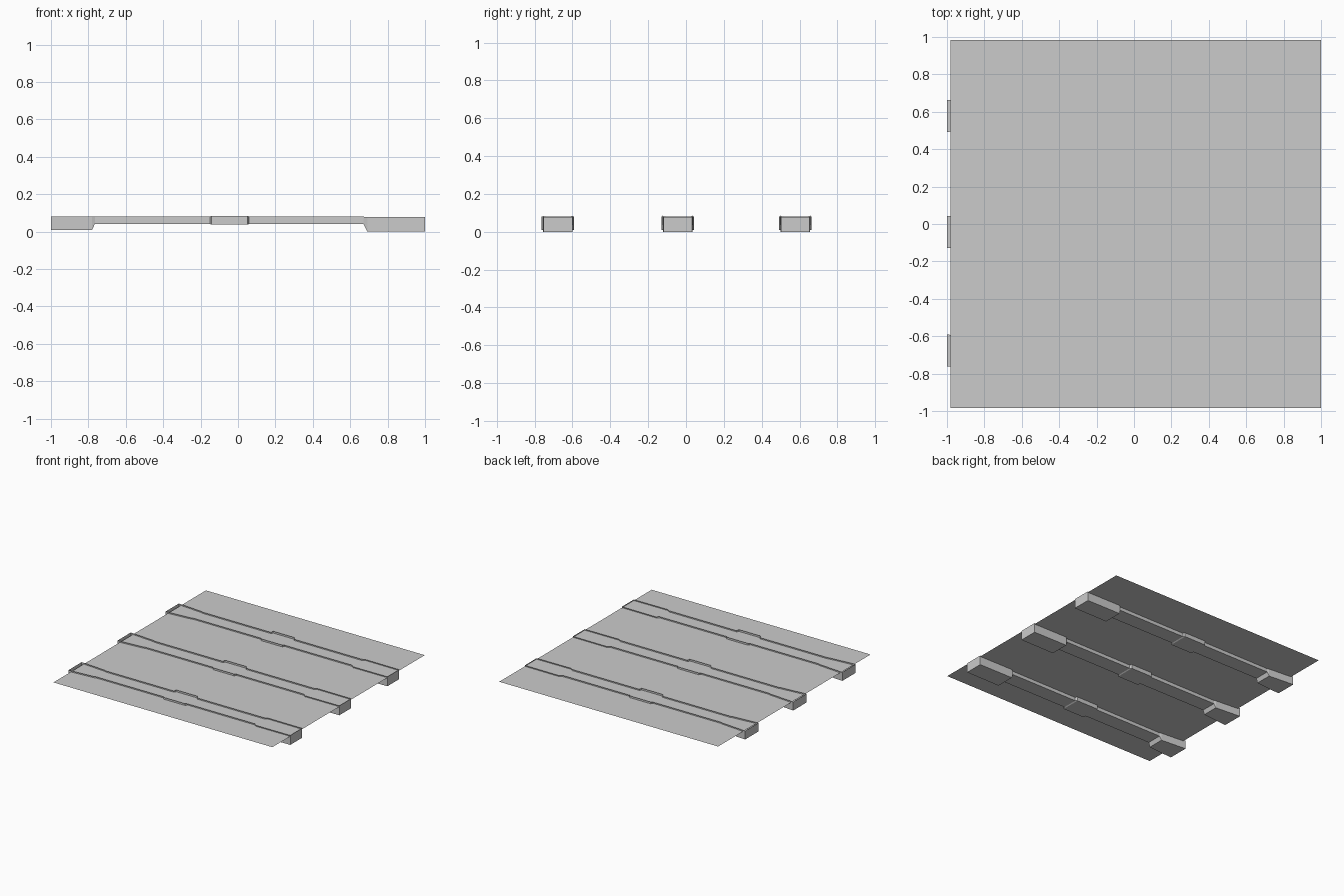
import bpy
import bmesh

if "Cube" in bpy.data.objects:
    bpy.data.objects.remove(bpy.data.objects["Cube"])


def make_object(name, bm):
    mesh = bpy.data.meshes.new(name)
    bm.to_mesh(mesh)
    bm.free()
    obj = bpy.data.objects.new(name, mesh)
    bpy.context.collection.objects.link(obj)
    return obj


# Thin flat deck sheet
bm = bmesh.new()
bm.faces.new([bm.verts.new((x, y, 0.07)) for x, y in
              ((-0.98, -0.985), (1, -0.985), (1, 0.985), (-0.98, 0.985))])
make_object("deck_sheet", bm)

# Stations along a runner: x, bottom z, rim z, half width
STATIONS = [
    (-1.0, 0.01, 0.08, 0.086),      # flared left foot
    (-0.78, 0.01, 0.08, 0.068),
    (-0.765, 0.042, 0.08, 0.063),   # slim bar
    (-0.15, 0.042, 0.08, 0.063),
    (-0.142, 0.037, 0.085, 0.08),   # centre collar
    (0.052, 0.037, 0.085, 0.08),
    (0.06, 0.042, 0.08, 0.063),     # slim bar
    (0.67, 0.042, 0.08, 0.063),
    (0.692, 0.0, 0.078, 0.078),     # right foot
    (1.0, 0.0, 0.078, 0.076),
]


# Open-topped channel whose rims stand just above the sheet
def runner(name, y):
    bm = bmesh.new()
    rings = []
    for x, low, high, w in STATIONS:
        profile = ((-w, high), (-w, low), (w, low), (w, high))
        rings.append([bm.verts.new((x, y + dy, z)) for dy, z in profile])
    for a, b in zip(rings, rings[1:]):
        for i in range(3):
            bm.faces.new((a[i], a[i + 1], b[i + 1], b[i]))
    bm.faces.new(rings[0][::-1])
    bm.faces.new(rings[-1])
    # Flip outward if the floor faces up
    bm.normal_update()
    floor = [f for f in bm.faces if abs(f.normal.z) > 0.9][0]
    if floor.normal.z > 0:
        bmesh.ops.reverse_faces(bm, faces=bm.faces[:])
    bmesh.ops.recalc_face_normals(bm, faces=bm.faces[:])
    return make_object(name, bm)


for label, y in (("front", -0.677), ("middle", -0.043), ("back", 0.578)):
    runner(label + "_runner", y)
